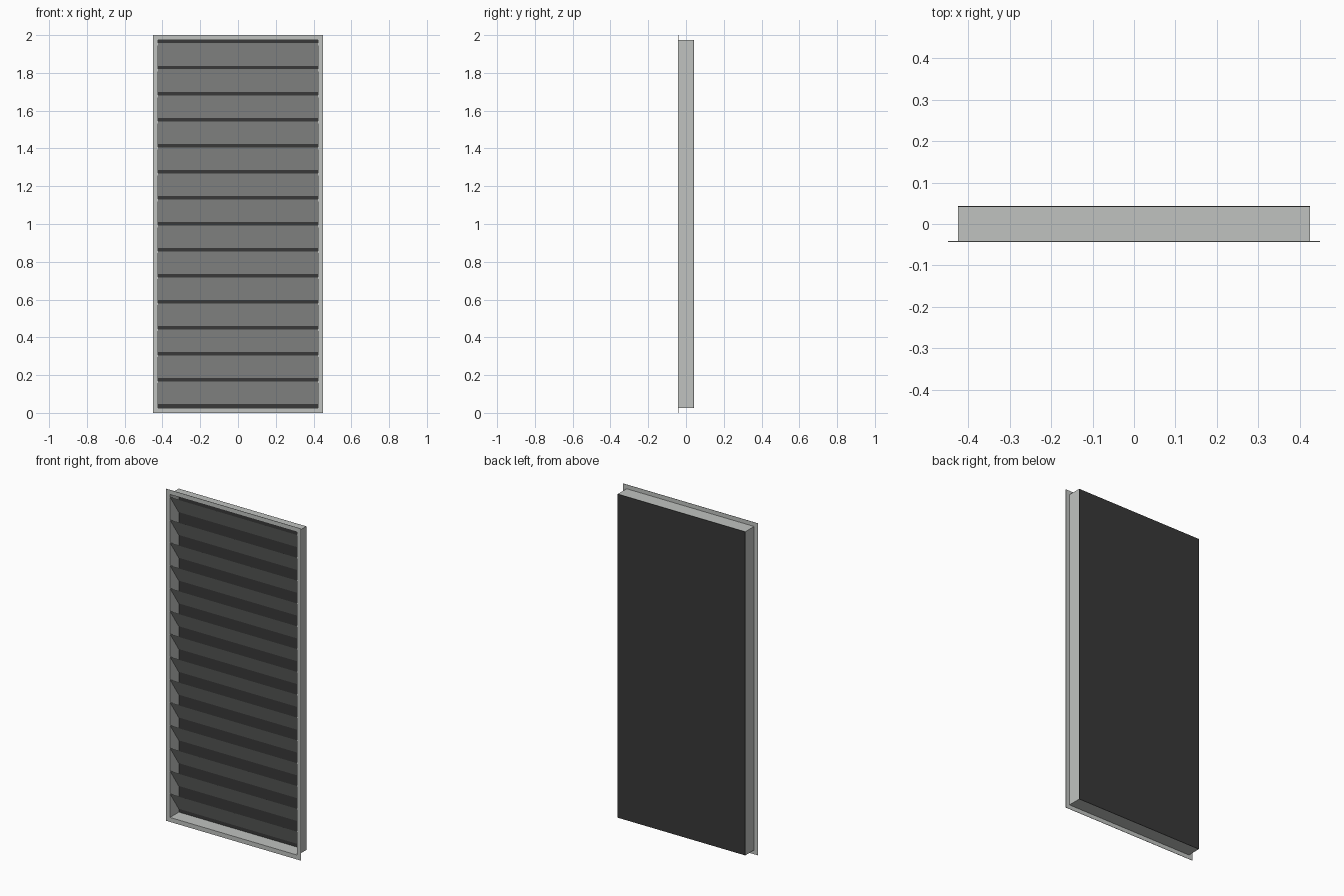
import bpy

if "Cube" in bpy.data.objects:
    bpy.data.objects.remove(bpy.data.objects["Cube"])

W, H = 0.45, 2.0            # half width and height of the flange
RIM = 0.025                 # flange overhang around the box
FRONT, BACK = -0.043, 0.043
T = 0.002                   # sheet thickness
SLATS = 14


def material(name, rgb):
    m = bpy.data.materials.new(name)
    m.diffuse_color = (*rgb, 1.0)
    m.use_nodes = True
    m.node_tree.nodes["Principled BSDF"].inputs["Base Color"].default_value = m.diffuse_color
    return m


grey = material("light grey metal", (0.53, 0.545, 0.53))
dark = material("dark mesh", (0.04, 0.04, 0.04))


def make(name, verts, faces, mat):
    me = bpy.data.meshes.new(name)
    me.from_pydata(verts, [], faces)
    me.materials.append(mat)
    ob = bpy.data.objects.new(name, me)
    bpy.context.collection.objects.link(ob)
    return ob


def prism(name, profile, half_x, mat):
    """Extrude a four-point (y, z) profile along x."""
    verts = [(x, y, z) for x in (-half_x, half_x) for y, z in profile]
    faces = [(0, 1, 2, 3), (7, 6, 5, 4)]
    faces += [(i, i + 4, (i + 1) % 4 + 4, (i + 1) % 4) for i in range(4)]
    return make(name, verts, faces, mat)


def ring(name, outer, inner, y0, y1, mat):
    """Rectangular frame; outer and inner are insets from the flange edge."""
    verts = []
    for y in (y0, y1):
        for d in (outer, inner):
            verts += [(-W + d, y, d), (W - d, y, d),
                      (W - d, y, H - d), (-W + d, y, H - d)]
    faces = []
    for i in range(4):
        j = (i + 1) % 4
        faces += [(i, j, j + 4, i + 4), (i + 12, j + 12, j + 8, i + 8),
                  (i, i + 8, j + 8, j), (i + 4, j + 4, j + 12, i + 12)]
    return make(name, verts, faces, mat)


# Front flange and the shallow box behind it
ring("flange", 0.0, RIM + T, FRONT, FRONT + T, grey)
ring("box_walls", RIM, RIM + T, FRONT + T, BACK - T, grey)

# Dark panel closing the back
prism("back_panel", [(BACK - T, RIM), (BACK, RIM), (BACK, H - RIM), (BACK - T, H - RIM)],
      W - RIM, dark)

# Slats: high at the front, falling towards the back
top, pitch, gap = 1.965, 0.1375, 0.008
for k in range(SLATS):
    z1 = top - k * pitch - gap
    z0 = top - (k + 1) * pitch + gap
    yf, yb = FRONT + T, BACK - 2 * T
    prism(f"slat_{k + 1}", [(yf, z1 - 0.003), (yb, z0), (yb, z0 + 0.003), (yf, z1)],
          W - RIM - T, grey)
